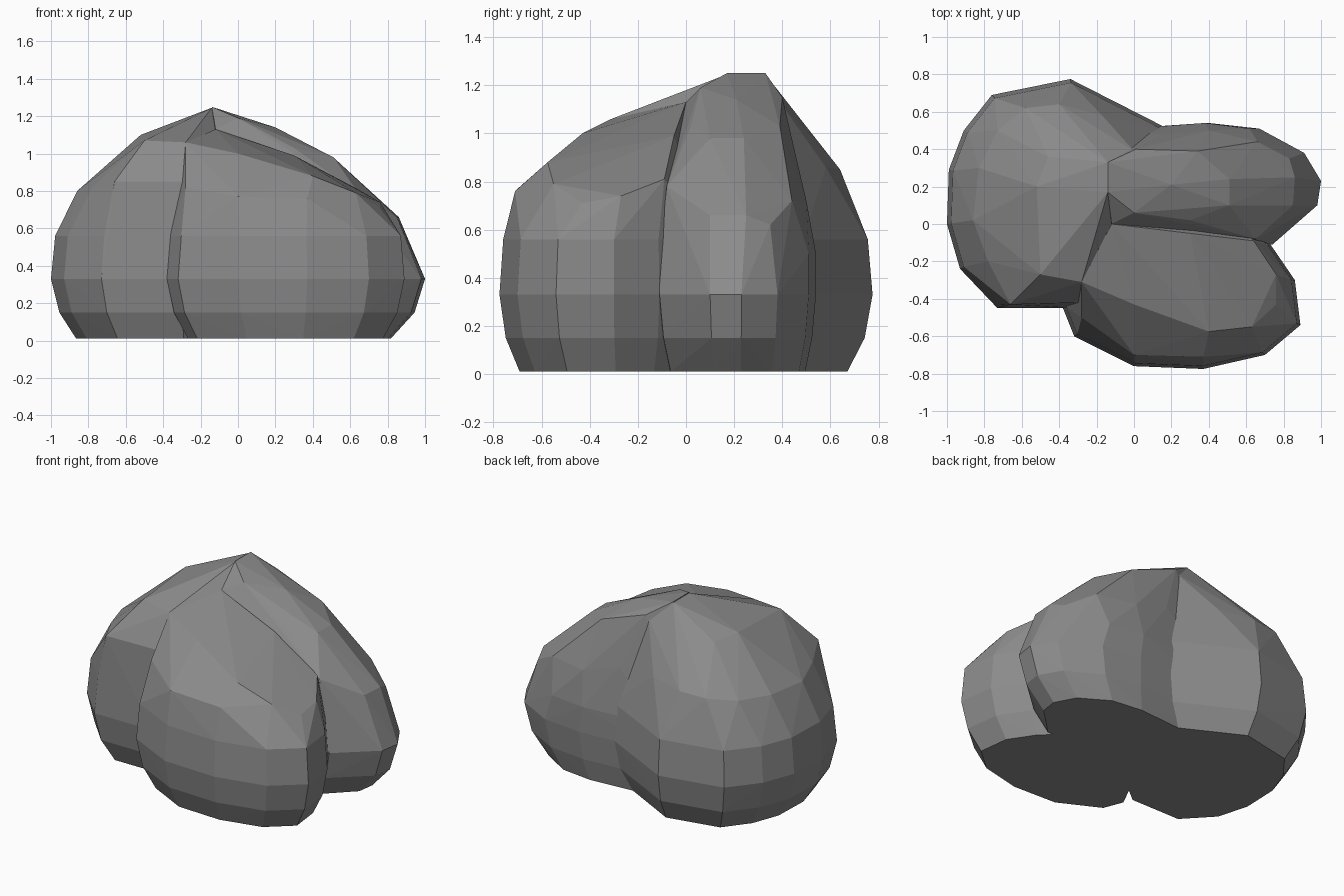
import bpy, bmesh

stone = bpy.data.materials.new("stone grey")
stone.diffuse_color = (0.26, 0.26, 0.26, 1)

# side rings: height, x scale and y scale of the outline about the lobe centre
RINGS = [(0.01, 0.82, 0.84), (0.15, 0.94, 0.95), (0.33, 1, 1), (0.56, 0.97, 0.97)]
BACK_RINGS = [(0.01, 0.77, 0.86), (0.15, 0.93, 0.95), (0.33, 1, 1), (0.5, 0.89, 1)]


def lobe(name, centre, outline, summit, rings=RINGS):
    """Faceted boulder: hull of bulging side rings and a few summit corners."""
    cx, cy = centre
    bm = bmesh.new()
    for z, sx, sy in rings:
        for x, y in outline:
            bm.verts.new((cx + (x - cx) * sx, cy + (y - cy) * sy, z))
    for p in summit:
        bm.verts.new(p)
    res = bmesh.ops.convex_hull(bm, input=bm.verts[:])
    junk = {g for g in res["geom_interior"] + res["geom_unused"]
            if isinstance(g, bmesh.types.BMVert)}
    bmesh.ops.delete(bm, geom=list(junk), context='VERTS')
    bmesh.ops.recalc_face_normals(bm, faces=bm.faces[:])
    me = bpy.data.meshes.new(name)
    bm.to_mesh(me)
    bm.free()
    me.materials.append(stone)
    ob = bpy.data.objects.new(name, me)
    bpy.context.collection.objects.link(ob)
    return ob


# left lobe, the broadest
rock = lobe("rock", (-0.25, 0.12),
            [(-1, 0), (-0.99, 0.29), (-0.91, 0.5), (-0.76, 0.69), (-0.34, 0.775),
             (-0.08, 0.62), (0.2, 0.5), (0.15, -0.1), (-0.3, -0.45),
             (-0.73, -0.45), (-0.93, -0.24)],
            [(-0.86, 0.02, 0.8), (-0.83, 0.3, 0.81), (-0.73, 0.5, 0.82),
             (-0.58, 0.62, 0.84), (-0.4, 0.64, 0.85), (-0.17, 0.58, 0.86),
             (-0.28, -0.42, 0.85), (-0.66, -0.43, 0.85), (-0.78, -0.2, 0.82),
             (-0.5, -0.27, 1.07), (-0.28, -0.31, 1.06), (-0.52, 0.2, 1.1),
             (-0.46, 0.36, 1.08), (-0.14, 0.33, 1.245), (-0.14, 0.17, 1.245),
             (-0.12, 0, 1.12), (0.0, 0.39, 1.13)])

# front right lobe with a sloping top
front = lobe("front_lobe", (0.25, -0.25),
             [(0.73, -0.11), (0.86, -0.3), (0.89, -0.54), (0.7, -0.7),
              (0.37, -0.775), (0, -0.76), (-0.32, -0.6), (-0.38, -0.45),
              (-0.1, 0.1), (0.5, 0.1)],
             [(0.64, -0.09, 0.81), (0.76, -0.27, 0.74), (0.76, -0.43, 0.71),
              (0.63, -0.55, 0.79), (0.4, -0.575, 0.88), (0.37, -0.71, 0.76),
              (0, -0.7, 0.77), (0, -0.43, 1.0), (-0.28, -0.5, 0.82),
              (-0.28, -0.31, 1.06), (-0.12, 0, 1.13), (0.3, -0.05, 0.99)])

# back right lobe carrying the peak
back = lobe("back_lobe", (0.2, 0.22),
            [(1.0, 0.23), (0.98, 0.1), (0.74, -0.11), (0.4, -0.12),
             (-0.1, -0.1), (-0.2, 0.5), (0.2, 0.525), (0.4, 0.54),
             (0.67, 0.51), (0.91, 0.38)],
            [(0.85, 0.1, 0.66), (0.86, 0.25, 0.66), (0.83, 0.35, 0.62),
             (0.66, 0.44, 0.72), (0.4, 0.5, 0.72), (0.15, 0.48, 0.8),
             (0.65, -0.08, 0.78), (0.57, 0.1, 0.9), (0.51, 0.1, 0.98),
             (0.51, 0.24, 0.98), (0.34, 0.39, 1.03), (0.01, 0.4, 1.15),
             (-0.12, 0, 1.13), (0, 0.06, 1.19), (0.3, 0.02, 1.03),
             (0.2, 0.21, 1.14), (-0.14, 0.17, 1.25), (-0.14, 0.33, 1.25)],
            BACK_RINGS)

# merge the lobes into one solid
for other in (front, back):
    mod = rock.modifiers.new("merge", 'BOOLEAN')
    mod.operation = 'UNION'
    mod.solver = 'EXACT'
    mod.object = other
    bpy.context.view_layer.update()
    deps = bpy.context.evaluated_depsgraph_get()
    merged = bpy.data.meshes.new_from_object(rock.evaluated_get(deps))
    rock.modifiers.clear()
    rock.data = merged
    bpy.data.objects.remove(other)
